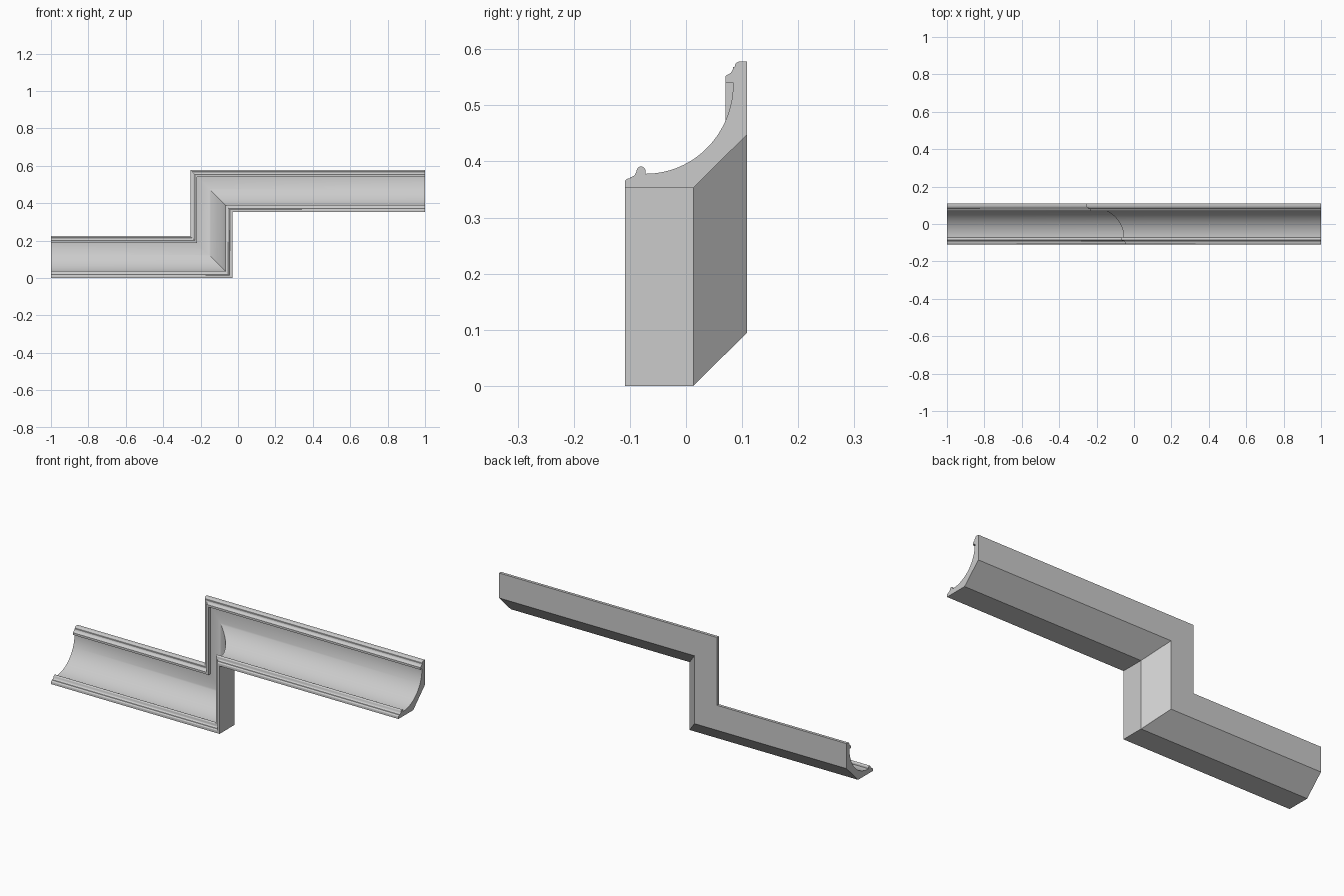
import bpy, bmesh
from math import sin, cos, radians

if "Cube" in bpy.data.objects:
    bpy.data.objects.remove(bpy.data.objects["Cube"])


def arc(cy, cv, ry, rv, a0, a1, n):
    """Points on an elliptical arc in the profile plane (y, height)."""
    angles = [radians(a0 + (a1 - a0) * i / n) for i in range(n + 1)]
    return [(cy + ry * cos(a), cv + rv * sin(a)) for a in angles]


# Crown profile: y is depth, v is height above the lower edge
profile = [(-0.109, 0.0), (0.013, 0.0), (0.109, 0.095), (0.109, 0.225)]
# top lip: small quarter round, fillet and rounded nose
profile += arc(0.096, 0.216, 0.009, 0.009, 100, 180, 5)
profile += arc(0.073, 0.216, 0.011, 0.014, -5, -80, 5)
profile += [(0.070, 0.199), (0.070, 0.188), (0.084, 0.188)]
# large cove
profile += arc(-0.072, 0.185, 0.156, 0.160, 0, -90, 28)
# bead and lower lip
profile += arc(-0.080, 0.030, 0.008, 0.008, 0, 180, 10)
profile += arc(-0.100, 0.029, 0.011, 0.010, -10, -85, 5)
profile += arc(-0.100, 0.010, 0.009, 0.007, 90, 180, 5)

# Stepped run: low length, riser and high length with mitred corners
RISE, RISER_X = 0.353, -0.03
stations = [
    lambda y, v: (-1.0, y, v),
    lambda y, v: (RISER_X - v, y, v),
    lambda y, v: (RISER_X - v, y, RISE + v),
    lambda y, v: (1.0, y, RISE + v),
]

bm = bmesh.new()
rings = [[bm.verts.new(place(y, v)) for y, v in profile] for place in stations]
n = len(profile)
for a, b in zip(rings, rings[1:]):
    for i in range(n):
        j = (i + 1) % n
        bm.faces.new((a[i], a[j], b[j], b[i]))
# end caps
bm.faces.new(rings[0][::-1])
bm.faces.new(rings[-1])
bmesh.ops.recalc_face_normals(bm, faces=bm.faces)

mesh = bpy.data.meshes.new("stepped_crown_moulding")
bm.to_mesh(mesh)
bm.free()
moulding = bpy.data.objects.new("stepped_crown_moulding", mesh)
bpy.context.collection.objects.link(moulding)
bpy.context.view_layer.objects.active = moulding
moulding.select_set(True)
bpy.ops.object.shade_smooth_by_angle(angle=radians(30))
